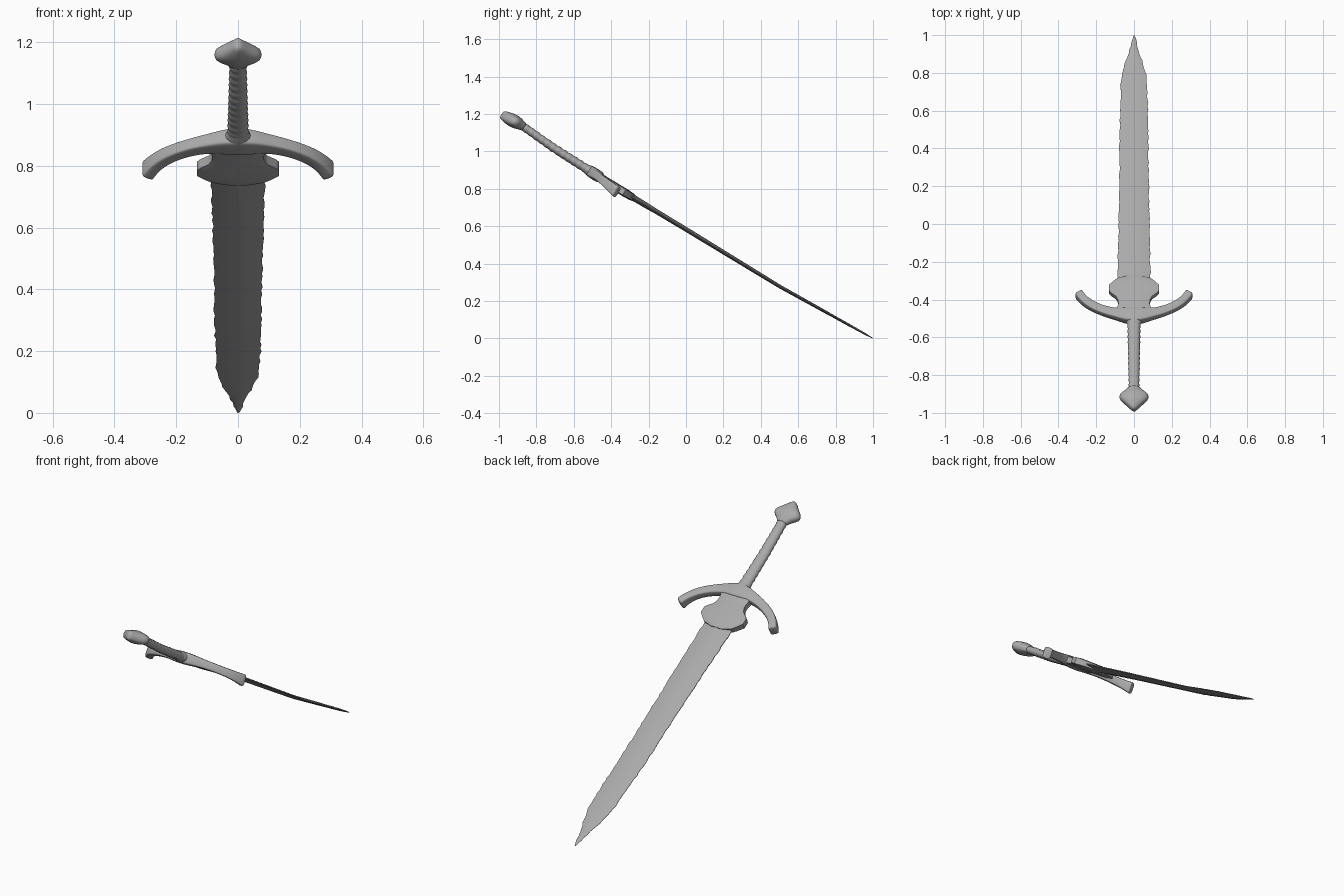
import bpy, bmesh, math, random
from mathutils import Vector

if "Cube" in bpy.data.objects:
    bpy.data.objects.remove(bpy.data.objects["Cube"])

random.seed(4)
steel = bpy.data.materials.new("dull_steel")
steel.diffuse_color = (0.4, 0.4, 0.4, 1)
steel.use_nodes = True
steel.node_tree.nodes["Principled BSDF"].inputs["Base Color"].default_value = steel.diffuse_color

# Slightly bowed centre line of the tilted sword (y, z) and its upper normal
CENTRE = [(-1, 1.205), (-0.88, 1.14), (-0.7, 1.013), (-0.5, 0.886), (-0.35, 0.793),
          (0, 0.583), (0.5, 0.278), (1, 0)]
NORMAL = Vector((0, 0.515, 0.857))


def place(x, y, n):
    for (y0, z0), (y1, z1) in zip(CENTRE, CENTRE[1:]):
        if y <= y1 or y1 == 1:
            z = z0 + (z1 - z0) * (y - y0) / (y1 - y0)
            return Vector((x, y, z)) + NORMAL * n


def loft(name, stations, profile, subdiv=0, rough=0.0, angle=40):
    """Stations are (x, y, n, half width, half thickness) along a path."""
    bm = bmesh.new()
    rings = []
    for i, (x, y, n, w, t) in enumerate(stations):
        a, b = stations[max(i - 1, 0)], stations[min(i + 1, len(stations) - 1)]
        tx, ty = b[0] - a[0], b[1] - a[1]
        length = math.hypot(tx, ty)
        ux, uy = ty / length, -tx / length
        jitter = {1: random.uniform(-rough, rough), -1: random.uniform(-rough, rough)}
        ring = []
        for u, v in profile:
            s = u * w + (u * jitter[1 if u > 0 else -1])
            ring.append(bm.verts.new(place(x + ux * s, y + uy * s, n + v * t)))
        rings.append(ring)
    for a, b in zip(rings, rings[1:]):
        for j in range(len(profile)):
            k = (j + 1) % len(profile)
            bm.faces.new((a[j], a[k], b[k], b[j]))
    bm.faces.new(rings[0])
    bm.faces.new(rings[-1])
    bmesh.ops.recalc_face_normals(bm, faces=bm.faces)
    mesh = bpy.data.meshes.new(name)
    bm.to_mesh(mesh)
    bm.free()
    mesh.shade_smooth()
    if not subdiv:
        mesh.set_sharp_from_angle(angle=math.radians(angle))
    mesh.materials.append(steel)
    obj = bpy.data.objects.new(name, mesh)
    bpy.context.collection.objects.link(obj)
    if subdiv:
        mod = obj.modifiers.new("smooth", 'SUBSURF')
        mod.levels = mod.render_levels = subdiv
    return obj


def interp(keys, y):
    for a, b in zip(keys, keys[1:]):
        if y <= b[0]:
            f = (y - a[0]) / (b[0] - a[0])
            return [p + (q - p) * f for p, q in zip(a[1:], b[1:])]
    return list(keys[-1][1:])


ROUND = [(math.cos(i * math.pi / 8), math.sin(i * math.pi / 8)) for i in range(16)]
BAR = [(1, 0.8), (0.8, 1), (0, 1.08), (-0.8, 1), (-1, 0.8),
       (-1, -0.8), (-0.8, -1), (0, -1.08), (0.8, -1), (1, -0.8)]
BLADE = [(1, 0.15), (0.5, 0.75), (0, 1), (-0.5, 0.75), (-1, 0.15),
         (-1, -0.15), (-0.5, -0.75), (0, -1), (0.5, -0.75), (1, -0.15)]
CUSHION = [(1, 0.55), (0.5, 0.72), (0, 1), (-0.5, 0.72), (-1, 0.55),
           (-1, -0.55), (-0.5, -0.72), (0, -1), (0.5, -0.72), (1, -0.55)]

# Blade with worn edges
keys = [(-0.31, 0.088, 0.014), (-0.1, 0.083, 0.013), (0.3, 0.077, 0.011),
        (0.6, 0.074, 0.009), (0.74, 0.07, 0.008), (0.8, 0.062, 0.007),
        (0.86, 0.045, 0.007), (0.91, 0.027, 0.006), (0.96, 0.014, 0.005),
        (0.997, 0.002, 0.002)]
ys = [-0.31 + i * 1.307 / 70 for i in range(71)]
loft("blade", [(0, y, 0, *interp(keys, y)) for y in ys], BLADE, rough=0.003)

# Short rib at the root of the blade
loft("blade_root_rib", [(0, -0.3, 0, 0.035, 0.017), (0, -0.2, 0, 0.027, 0.015),
                        (0, -0.12, 0, 0.012, 0.012)], CUSHION)

# Winged blade collar below the guard
collar = [(-0.49, 0.07, 0.024), (-0.46, 0.092, 0.022), (-0.43, 0.083, 0.02),
          (-0.41, 0.084, 0.02), (-0.39, 0.096, 0.021), (-0.372, 0.122, 0.021),
          (-0.36, 0.132, 0.021), (-0.33, 0.132, 0.021), (-0.318, 0.118, 0.021),
          (-0.305, 0.103, 0.02), (-0.292, 0.085, 0.019), (-0.278, 0.03, 0.017)]
loft("blade_collar", [(0, y, 0, w, t) for y, w, t in collar], BAR)

# Curved crossguard, mirrored from one half
half = [(0.045, -0.485, 0, 0.034, 0.029), (0.09, -0.478, 0, 0.025, 0.024),
        (0.15, -0.463, -0.002, 0.022, 0.021), (0.21, -0.438, -0.006, 0.021, 0.021),
        (0.25, -0.412, -0.01, 0.021, 0.023), (0.276, -0.386, -0.015, 0.021, 0.026),
        (0.29, -0.366, -0.018, 0.022, 0.03), (0.294, -0.357, -0.019, 0.021, 0.03)]
guard = [(-x, *r) for x, *r in reversed(half)] + [(0, -0.487, 0, 0.037, 0.031)] + half
loft("crossguard", guard, BAR, subdiv=2)

# Wrapped grip with shallow ridges
grip = []
for i in range(57):
    y = -0.89 + 0.4 * i / 56
    f = i / 56
    ripple = 0.0015 * math.sin(i * math.pi / 2)
    grip.append((0, y, 0, 0.027 + 0.008 * f + ripple, 0.021 + 0.003 * f + ripple))
loft("grip", grip, ROUND, angle=60)

# Flared collar where grip meets guard
loft("grip_collar", [(0, -0.535, 0, 0.034, 0.024), (0, -0.515, 0, 0.042, 0.03),
                     (0, -0.48, 0, 0.065, 0.032)], ROUND)

# Pointed four-cornered pommel
pommel = [(-0.988, 0.007, 0.022), (-0.975, 0.022, 0.029), (-0.955, 0.043, 0.035),
          (-0.935, 0.07, 0.039), (-0.922, 0.08, 0.04), (-0.903, 0.078, 0.038),
          (-0.89, 0.058, 0.033), (-0.875, 0.037, 0.027), (-0.86, 0.03, 0.024)]
loft("pommel", [(0, y, 0, w, t) for y, w, t in pommel], CUSHION, subdiv=1)
